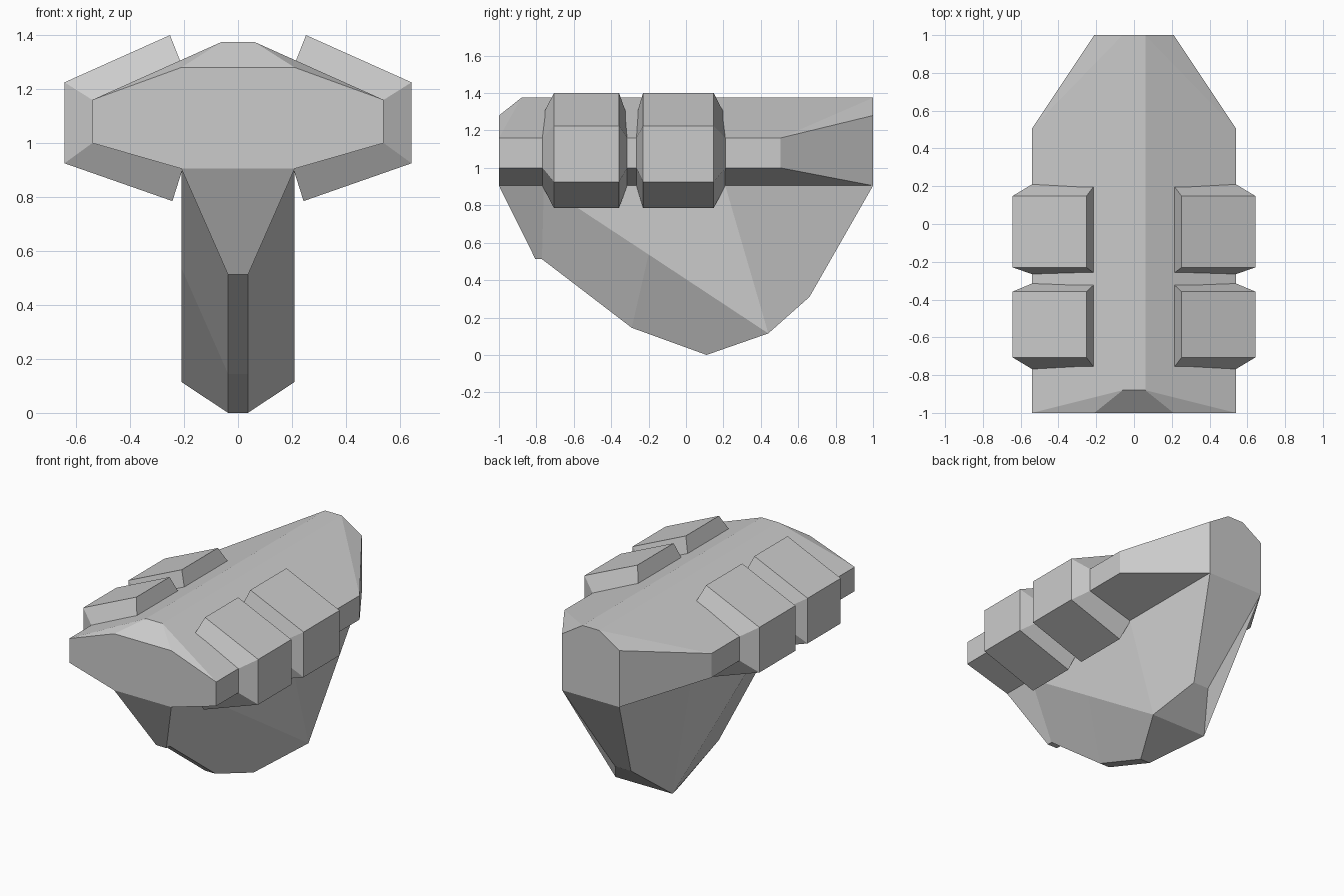
import bpy, bmesh, math

if "Cube" in bpy.data.objects:
    bpy.data.objects.remove(bpy.data.objects["Cube"])


def finish(bm, name):
    mesh = bpy.data.meshes.new(name)
    bm.to_mesh(mesh)
    bm.free()
    obj = bpy.data.objects.new(name, mesh)
    bpy.context.collection.objects.link(obj)
    return obj


def hull(name, points, flat_angle):
    """Faceted convex solid around a few corner points."""
    bm = bmesh.new()
    for p in points:
        bm.verts.new(p)
    bmesh.ops.convex_hull(bm, input=bm.verts[:])
    bmesh.ops.dissolve_limit(bm, angle_limit=math.radians(flat_angle),
                             verts=bm.verts[:], edges=bm.edges[:])
    bmesh.ops.recalc_face_normals(bm, faces=bm.faces[:])
    return finish(bm, name)


# Upper body: wide front section, tapered at the back, with a raised ridge
half = [(0.06, -0.88, 1.375), (0.06, 1, 1.375)]
for y in (-1, 1):
    half += [(0.21, y, 1.28), (0.21, y, 0.905)]
for y in (-1, 0.505):
    half += [(0.54, y, 1.16), (0.54, y, 1.0)]
hull("upper_body", [(s * x, y, z) for x, y, z in half for s in (1, -1)], 3)

# Side blocks: lofted from the body surface out to a smaller, raised profile
inner = [(0.205, 1.28), (0.54, 1.16), (0.54, 1.0), (0.205, 0.905)]
outer = [(0.252, 1.40), (0.643, 1.225), (0.643, 0.925), (0.243, 0.785)]
spans = {"front": (-0.768, -0.315, -0.706, -0.358),
         "rear": (-0.265, 0.21, -0.23, 0.148)}
for side, s in (("right", 1), ("left", -1)):
    for place, (i0, i1, o0, o1) in spans.items():
        pts = [(s * x, y, z) for x, z in inner for y in (i0, i1)]
        pts += [(s * x, y, z) for x, z in outer for y in (o0, o1)]
        hull(f"{place}_{side}_block", pts, 8)

# Keel: named corners of the right half, mirrored across x
corners = {
    "A": (0.21, -1, 0.905), "I": (0.21, -0.76, 0.905),
    "J": (0.21, 0.21, 0.905), "B": (0.21, 1, 0.905),
    "M": (0.21, -0.2, 0.537), "C": (0.037, -0.805, 0.512),
    "D": (0.037, -0.77, 0.512), "E": (0.037, -0.29, 0.145),
    "F": (0.037, 0.11, 0), "G": (0.21, 0.44, 0.115),
    "H": (0.058, 0.66, 0.31),
}
bm = bmesh.new()
R = {k: bm.verts.new(p) for k, p in corners.items()}
L = {k: bm.verts.new((-x, y, z)) for k, (x, y, z) in corners.items()}
# Side panels
for face in ("GHBJ", "EFGM", "DEMI", "CDIA", "MGJI"):
    bm.faces.new([R[k] for k in face])
    bm.faces.new([L[k] for k in face[0] + face[:0:-1]])
# Strip running under the keel, and the top
chain = "ACDEFGHB"
for a, b in zip(chain, chain[1:]):
    bm.faces.new((R[a], L[a], L[b], R[b]))
bm.faces.new([R[k] for k in "AIJB"] + [L[k] for k in "BJIA"])
finish(bm, "keel")
